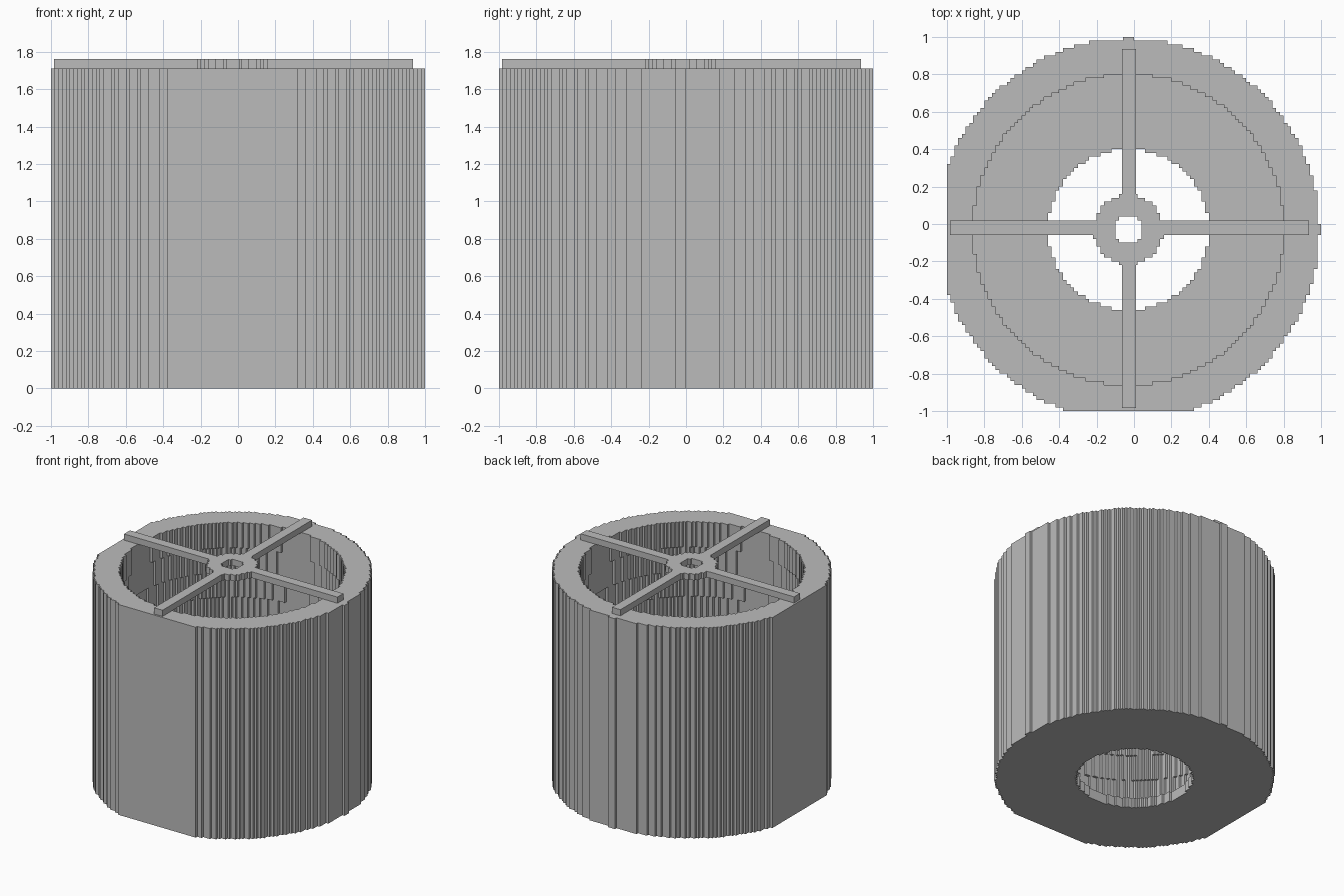
import bpy
import bmesh

if "Cube" in bpy.data.objects:
    bpy.data.objects.remove(bpy.data.objects["Cube"], do_unlink=True)

CELL = 0.02
COUNT = 100
MID = -0.03          # shared axis of all round parts, in x and y
BODY_TOP = 1.71
TOP = 1.76

grey = bpy.data.materials.new("plain_grey")
grey.use_nodes = True
grey.diffuse_color = (0.5, 0.5, 0.5, 1)
grey.node_tree.nodes["Principled BSDF"].inputs["Base Color"].default_value = (0.5, 0.5, 0.5, 1)


def add_object(name, bm):
    mesh = bpy.data.meshes.new(name)
    bmesh.ops.recalc_face_normals(bm, faces=bm.faces)
    bm.to_mesh(mesh)
    bm.free()
    mesh.materials.append(grey)
    obj = bpy.data.objects.new(name, mesh)
    bpy.context.collection.objects.link(obj)
    return obj


def ring_cells(inner, outer):
    """Grid cells whose centres lie between two radii."""
    cells = set()
    for i in range(COUNT):
        for j in range(COUNT):
            x = (i + 0.5) * CELL - 1 - MID
            y = (j + 0.5) * CELL - 1 - MID
            if inner ** 2 <= x * x + y * y <= outer ** 2:
                cells.add((i, j))
    return cells


def stepped_solid(name, layers, heights):
    """Stack cell layers and make only the faces that are exposed."""
    bm = bmesh.new()
    points = {}

    def vert(i, j, k):
        if (i, j, k) not in points:
            points[i, j, k] = bm.verts.new((i * CELL - 1, j * CELL - 1, heights[k]))
        return points[i, j, k]

    def quad(*corners):
        bm.faces.new([vert(*c) for c in corners])

    for k, cells in enumerate(layers):
        below = layers[k - 1] if k else set()
        above = layers[k + 1] if k + 1 < len(layers) else set()
        for i, j in cells:
            a, b, c, d = (i, j), (i + 1, j), (i + 1, j + 1), (i, j + 1)
            sides = (((i, j - 1), a, b), ((i + 1, j), b, c),
                     ((i, j + 1), c, d), ((i - 1, j), d, a))
            for neighbour, p, q in sides:
                if neighbour not in cells:
                    quad((*p, k), (*q, k), (*q, k + 1), (*p, k + 1))
            if (i, j) not in below:
                quad((*d, k), (*c, k), (*b, k), (*a, k))
            if (i, j) not in above:
                quad((*a, k + 1), (*b, k + 1), (*c, k + 1), (*d, k + 1))
    return add_object(name, bm)


def box(name, low, high):
    bm = bmesh.new()
    bmesh.ops.create_cube(bm, size=1)
    for v in bm.verts:
        v.co = [(l + h) / 2 + c * (h - l) for l, h, c in zip(low, high, v.co)]
    return add_object(name, bm)


# Hollow drum: floor with a round opening, wall thickening towards the rim
OUTER = 1.0205
FLOOR = 0.08
STEPS = 8
layers = [ring_cells(0.43, OUTER)]
heights = [0, FLOOR]
for s in range(STEPS):
    layers.append(ring_cells(0.89 - 0.06 * s / (STEPS - 1), OUTER))
    heights.append(FLOOR + (BODY_TOP - FLOOR) * (s + 1) / STEPS)
stepped_solid("drum_body", layers, heights)

# Pierced hub in the middle of the top cross
stepped_solid("cross_hub", [ring_cells(0.075, 0.188)], [BODY_TOP, TOP])

# Four flat arms from the hub to the rim
START, END, HALF = 0.15, 0.96, 0.038
for name, sign in (("left", 1), ("right", -1)):
    near, far = sorted((MID + sign * START, MID + 0.005 + sign * END))
    box(name + "_arm", (near, MID + 0.01 - HALF, BODY_TOP), (far, MID + 0.01 + HALF, TOP))
for name, sign in (("back", 1), ("front", -1)):
    near, far = sorted((MID + sign * START, MID + 0.005 + sign * END))
    box(name + "_arm", (MID + 0.003 - HALF, near, BODY_TOP), (MID + 0.003 + HALF, far, TOP))
